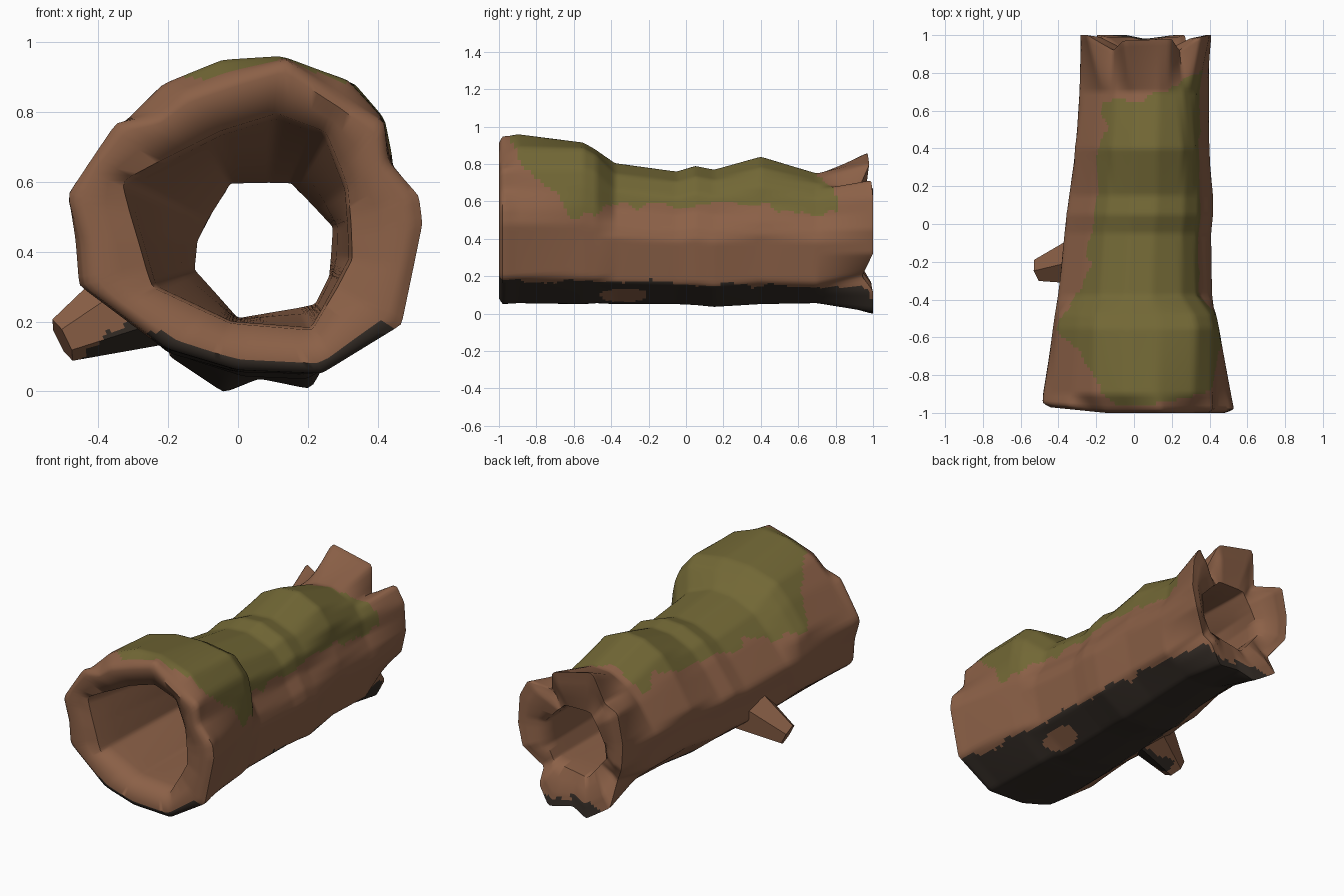
import bpy, bmesh, math
from mathutils import Vector, noise

if "Cube" in bpy.data.objects:
    bpy.data.objects.remove(bpy.data.objects["Cube"])

SIDES = 144
CX, CZ = 0.07, 0.42          # axis that every ring is measured around


def material(name, rgb):
    m = bpy.data.materials.new(name)
    m.diffuse_color = (*rgb, 1)
    m.use_nodes = True
    m.node_tree.nodes["Principled BSDF"].inputs["Base Color"].default_value = m.diffuse_color
    return m


MATS = [material("bark brown", (0.26, 0.118, 0.063)),
        material("moss green", (0.168, 0.137, 0.036)),
        material("damp dark bark", (0.035, 0.026, 0.020))]


def lerp_table(t, table):
    """Piecewise linear lookup in (key, value) pairs."""
    for (a, va), (b, vb) in zip(table, table[1:]):
        if t <= b:
            return va + (vb - va) * max(0, (t - a) / (b - a))
    return table[-1][1]


def ring(points):
    """Resample an (x, y, z) outline at even angles around the axis."""
    pts = sorted((math.atan2(z - CZ, x - CX) % math.tau, x, y, z) for x, y, z in points)
    out = []
    for i in range(SIDES):
        a = math.tau * i / SIDES
        k = next((j for j, p in enumerate(pts) if p[0] > a), 0)
        p, q = Vector(pts[k - 1][1:]), Vector(pts[k][1:])
        d = Vector((-math.sin(a), 0, math.cos(a)))
        dp = (p - Vector((CX, 0, CZ))).dot(d)
        dq = (q - Vector((CX, 0, CZ))).dot(d)
        out.append(p.lerp(q, dp / (dp - dq)))
    return out


def flat(outline, y):
    return [(x, y, z) for x, z in outline]


def fitted(outline, y, x0, x1, z0, z1):
    """Stretch an outline to the given width and height limits."""
    xs, zs = [p[0] for p in outline], [p[1] for p in outline]
    fx = lambda x: x0 + (x - min(xs)) / (max(xs) - min(xs)) * (x1 - x0)
    fz = lambda z: z0 + (z - min(zs)) / (max(zs) - min(zs)) * (z1 - z0)
    return ring([(fx(x), y, fz(z)) for x, z in outline])


# Outlines (x, z)
lower = [(-.45, .43), (-.44, .30), (-.2, .12), (0, .06), (.24, .05), (.47, .19)]
front = [(.53, .48), (.52, .56), (.43, .66), (.42, .77), (.30, .835), (.14, .95),
         (0, .91), (-.16, .855), (-.24, .79), (-.35, .77), (-.49, .56)] + lower
mossy = [(.53, .48), (.51, .56), (.45, .66), (.43, .78), (.33, .89), (.14, .96),
         (-.03, .95), (-.2, .88), (-.31, .77), (-.47, .56)] + lower
bulge = [(.45, .48), (.45, .58), (.44, .68), (.42, .78), (.33, .885), (.14, .915),
         (-.03, .91), (-.21, .86), (-.30, .77), (-.41, .62), (-.43, .5),
         (-.42, .30), (-.2, .11), (0, .055), (.22, .05), (.41, .19)]
mouth = [(.11, .79), (.25, .74), (.31, .58), (.32, .38), (.21, .18), (-.02, .20),
         (-.24, .30), (-.33, .60), (-.05, .74)]
hole = [(-.02, .59), (.15, .59), (.27, .47), (.26, .33), (.22, .25), (0, .21),
        (-.12, .35), (-.11, .43)]
# Broken back rim with prongs and notches (x, y, z)
broken = [(.41, 1, .45), (.40, 1, .62), (.35, .99, .72), (.24, .92, .66), (.20, .98, .80),
          (-.06, .97, .865), (-.11, .92, .67), (-.25, 1, .68), (-.285, 1, .5), (-.275, 1, .35),
          (-.2, .93, .24), (-.2, 1, .1), (-.04, 1, -.006), (.06, .98, .035), (.21, 1, .004),
          (.27, 1, .12), (.28, .94, .2), (.38, 1, .32)]


def between(a, b, t):
    return [p.lerp(q, t) for p, q in zip(a, b)]


front_ring, mouth_ring = ring(flat(front, -.975)), ring(flat(mouth, -.945))
crest = between(front_ring, mouth_ring, .2)
for p in front_ring + crest:
    p.y = (-1 if p.y > -.97 else -.98) + max(0, -.15 - p.x) * .1
back_ring, hole_ring = ring(broken), ring(flat(hole, .93))
back_lip = between(back_ring, hole_ring, .36)
for p, q in zip(back_lip, back_ring):
    p.y = q.y - .01

# Control rings: outside front to back, over the rim, inside back to front
outer = [crest, front_ring,
         fitted(mossy, -.90, -.485, .515, .055, .96),
         ring(flat(bulge, -.55)), fitted(bulge, -.48, -.42, .435, .055, .875),
         fitted(mossy, -.38, -.405, .415, .05, .805),
         fitted(mossy, -.05, -.37, .41, .05, .76),
         fitted(mossy, .05, -.36, .42, .045, .79),
         fitted(mossy, .15, -.345, .42, .035, .77),
         fitted(mossy, .40, -.315, .40, .05, .84),
         fitted(mossy, .70, -.29, .40, .055, .75), back_ring, back_lip]
middle = between(mouth_ring, hole_ring, .68)
for p in middle:
    p.y = .2
control = outer + [hole_ring, middle, mouth_ring]
OUTER_SPANS = len(outer) - 1


def surface_colour(c):
    """Moss on top, damp bark underneath, plain bark elsewhere."""
    n = noise.noise(c * 7) * .035 + noise.noise(c * 19) * .02
    left = lerp_table(c.y, [(-.95, -.11), (-.85, -.19), (-.55, -.41), (-.3, -.27),
                            (0, -.2), (.3, -.19), (.7, -.14)])
    low = lerp_table(c.y, [(-.95, .86), (-.85, .74), (-.68, .64), (-.62, .51), (-.47, .52),
                           (-.43, .58), (0, .58), (.3, .60), (.6, .55), (.8, .53)])
    start = -.955 + max(0, c.x - .15) * .25
    end = .66 + max(0, c.x) * .35
    if c.x > left + n and c.z > low + n and start + n * .5 < c.y < end + n:
        return 1
    patch = ((c.y + .33) / .13) ** 2 + ((c.z - .10) / .035) ** 2 < 1 + n * 8 and c.x > .2
    if c.y > .975:
        return 2 if c.z < .07 + n else 0
    if c.z < .14 + .02 * (c.x > .2) - .02 * c.y + n * .7 and not patch:
        return 2
    return 0


def branch_colour(c):
    n = noise.noise(c * 16) * .03
    dark = c.y < -.17 + n and c.z < .125 + .6 * (c.x + .44) + n and -.44 < c.x and c.z < .21
    return 2 if dark else 0


def finish(bm, name, angle):
    bmesh.ops.recalc_face_normals(bm, faces=bm.faces)
    me = bpy.data.meshes.new(name)
    bm.to_mesh(me)
    bm.free()
    for m in MATS:
        me.materials.append(m)
    ob = bpy.data.objects.new(name, me)
    bpy.context.collection.objects.link(ob)
    bpy.ops.object.select_all(action='DESELECT')
    ob.select_set(True)
    bpy.context.view_layer.objects.active = ob
    bpy.ops.object.shade_smooth_by_angle(angle=math.radians(angle))
    return ob


def loft(bm, rings, painted, closed, colour):
    rows = [[bm.verts.new(p) for p in r] for r in rings]
    count = len(rows[0])
    for i in range(len(rows) if closed else len(rows) - 1):
        a, b = rows[i], rows[(i + 1) % len(rows)]
        for j in range(count):
            k = (j + 1) % count
            f = bm.faces.new((a[j], a[k], b[k], b[j]))
            if painted[i]:
                f.material_index = colour(f.calc_center_median())
    return rows


# Hollow log
rings, painted = [], []
for i, a in enumerate(control):
    b = control[(i + 1) % len(control)]
    span = sum((p - q).length for p, q in zip(a, b)) / SIDES
    steps = max(2, round(span / (.018 if i < OUTER_SPANS else .08)))
    for s in range(steps):
        rings.append(between(a, b, s / steps))
        painted.append(i < OUTER_SPANS)
bm = bmesh.new()
loft(bm, rings, painted, True, surface_colour)
bmesh.ops.smooth_vert(bm, verts=bm.verts, factor=.4,
                      use_axis_x=True, use_axis_y=False, use_axis_z=True)
finish(bm, "hollow_log", 60)

# Broken branch stub: six-sided taper with a flat end
root, tip = Vector((-.27, -.19, .265)), Vector((-.502, -.243, .147))
axis = (tip - root).normalized()
side = axis.cross(Vector((0, 0, 1))).normalized()
up = side.cross(axis)
rings = []
for s in range(21):
    t = s / 20
    r = .145 + (.066 - .145) * t
    hexagon = [root.lerp(tip, t) + (side * math.cos(a) + up * math.sin(a)) * r
               for a in (math.tau * k / 6 + .5 for k in range(6))]
    rings.append([hexagon[k].lerp(hexagon[(k + 1) % 6], m / 8)
                  for k in range(6) for m in range(8)])
bm = bmesh.new()
rows = loft(bm, rings, [True] * 20, False, branch_colour)
for row in (rows[0], rows[-1]):
    bm.faces.new(row)
finish(bm, "branch_stub", 40)
